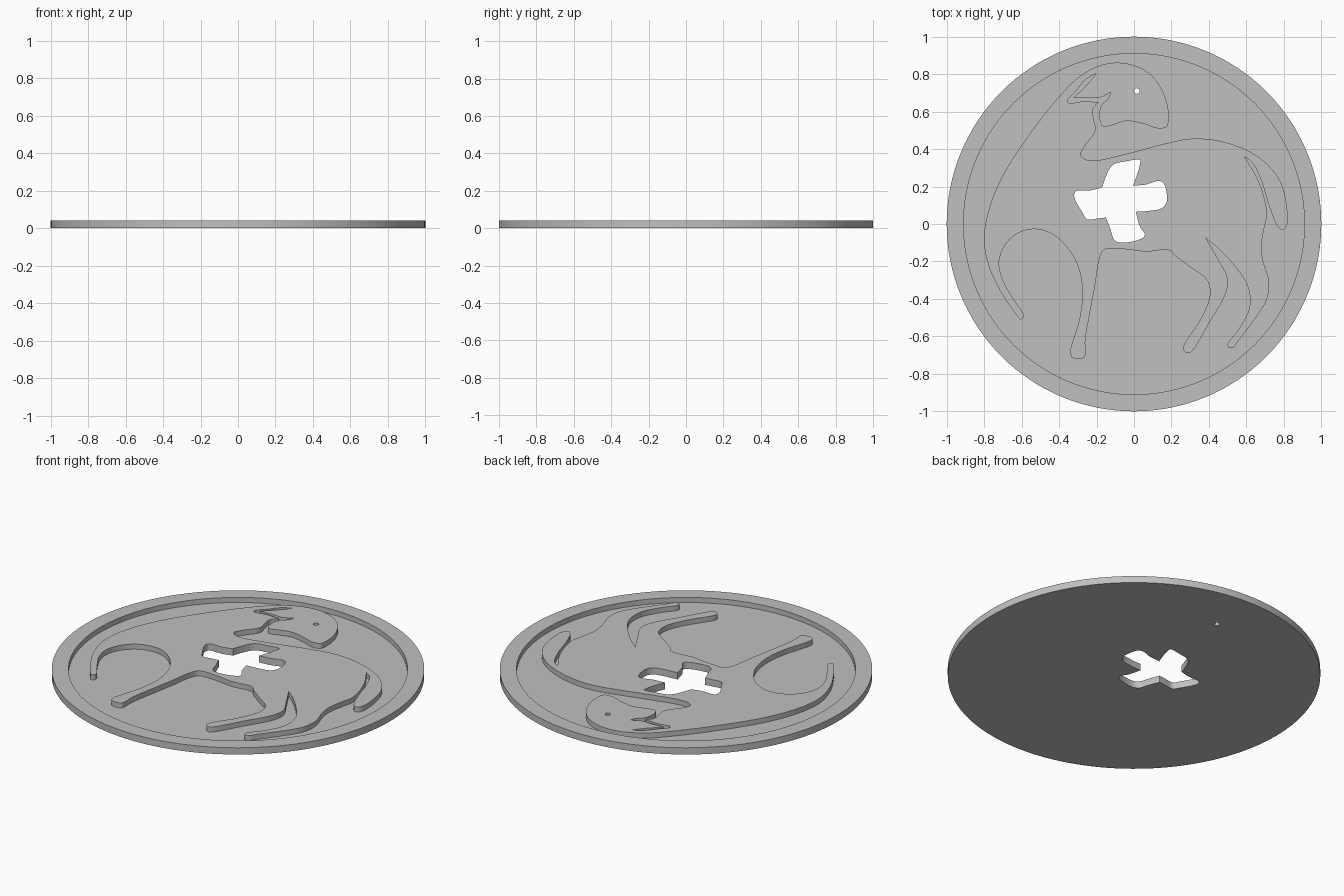
import bpy
import bmesh
import math
from mathutils import Vector

cube = bpy.data.objects.get("Cube")
if cube:
    bpy.data.objects.remove(cube, do_unlink=True)

# Heights of the pocket floor and of the rim and relief
FLOOR, TOP = 0.01, 0.04


def circle(radius, sides, centre=(0, 0)):
    """Points of a regular polygon."""
    step = math.tau / sides
    return [Vector((centre[0] + radius * math.cos(i * step),
                    centre[1] + radius * math.sin(i * step))) for i in range(sides)]


def smooth_run(points, steps=5):
    """Centripetal spline through the points, without its last point."""
    pts = [Vector(p) for p in points]
    pts = [2 * pts[0] - pts[1]] + pts + [2 * pts[-1] - pts[-2]]
    result = []
    for a, b, c, d in zip(pts, pts[1:], pts[2:], pts[3:]):
        ta = 0
        tb = ta + math.sqrt((b - a).length)
        tc = tb + math.sqrt((c - b).length)
        td = tc + math.sqrt((d - c).length)
        for i in range(steps):
            t = tb + (tc - tb) * i / steps
            ab = a.lerp(b, (t - ta) / (tb - ta))
            bc = b.lerp(c, (t - tb) / (tc - tb))
            cd = c.lerp(d, (t - tc) / (td - tc))
            abc = ab.lerp(bc, (t - ta) / (tc - ta))
            bcd = bc.lerp(cd, (t - tb) / (td - tb))
            result.append(abc.lerp(bcd, (t - tb) / (tc - tb)))
    return result


def outline(runs):
    """Closed outline from smooth runs that meet at sharp corners."""
    points = []
    for run, following in zip(runs, runs[1:] + runs[:1]):
        points += smooth_run(run + [following[0]])
    return points


# Lamb outline, each run starting at a sharp corner
ear_upper = [(-.2, .805), (-.25, .745)]
ear_lower = [(-.325, .672), (-.24, .675), (-.18, .675)]
head = [(-.125, .705), (-.135, .675), (-.175, .63), (-.185, .57), (-.165, .52),
        (-.11, .53), (-.04, .55), (.05, .535), (.13, .51), (.175, .52), (.185, .57),
        (.175, .65), (.13, .75), (.06, .82), (-.03, .855), (-.12, .86)]
chest = [(-.21, .835), (-.3, .78), (-.4, .68), (-.55, .49), (-.7, .26),
         (-.78, .06), (-.8, -.1), (-.77, -.24), (-.7, -.38)]
raised_leg = [(-.62, -.495), (-.605, -.51), (-.59, -.5), (-.59, -.48), (-.63, -.42),
              (-.7, -.3), (-.72, -.2), (-.68, -.1), (-.6, -.04), (-.5, -.03)]
front_leg = [(-.4, -.08), (-.31, -.2), (-.275, -.35), (-.29, -.5), (-.34, -.69),
             (-.325, -.715), (-.27, -.715), (-.26, -.7), (-.26, -.62),
             (-.24, -.5), (-.21, -.34), (-.18, -.17), (-.155, -.135)]
belly = [(0, -.14), (.06, -.148), (.19, -.14)]
near_hind_leg = [(.22, -.17), (.3, -.23), (.39, -.3), (.405, -.38), (.36, -.5),
                 (.265, -.65), (.265, -.675), (.29, -.69), (.31, -.68),
                 (.4, -.53), (.49, -.37), (.5, -.29), (.45, -.19)]
far_hind_leg = [(.385, -.075), (.46, -.14), (.55, -.24), (.61, -.34), (.615, -.45),
                (.56, -.56), (.5, -.64), (.505, -.66), (.53, -.66), (.56, -.62),
                (.65, -.5), (.71, -.4), (.72, -.3), (.69, -.2), (.68, -.12),
                (.7, 0), (.71, .04), (.7, .12), (.66, .24)]
tail = [(.59, .36), (.63, .33), (.68, .23), (.72, .1), (.765, -.01), (.79, -.03),
        (.815, -.01), (.815, .1), (.78, .23), (.7, .33), (.6, .395)]
back = [(.45, .445), (.3, .455), (.15, .425), (-.02, .38), (-.2, .34), (-.26, .345),
        (-.285, .37), (-.26, .42), (-.205, .5), (-.215, .56), (-.22, .61)]
ear_groove = [(-.19, .65), (-.27, .655), (-.345, .645), (-.355, .658),
              (-.31, .71), (-.26, .77)]

loops = {
    "outer": circle(1, 128),
    "inner": circle(.91, 128),
    "eye": circle(.015, 16, (.015, .71)),
    "lamb": outline([
        ear_upper, ear_lower,
        head + chest + raised_leg + front_leg + belly + near_hind_leg,
        far_hind_leg, tail + back, ear_groove]),
    # Cross opening with its four flared arms
    "cross": outline([
        [(.035, .34), (.025, .29)],
        [(-.005, .205), (.06, .21), (.135, .23), (.16, .215), (.175, .12),
         (.15, .085), (.08, .07)],
        [(.01, .065), (.03, -.01), (.058, -.055), (.045, -.075), (-.065, -.1),
         (-.105, -.085), (-.125, -.03)],
        [(-.15, .035), (-.19, .03), (-.25, .025), (-.275, .06), (-.32, .15),
         (-.31, .175), (-.23, .18)],
        [(-.17, .195), (-.155, .24), (-.13, .295), (-.105, .32), (-.03, .337),
         (.025, .345)]]),
}

bm = bmesh.new()
rings = {}


def ring(name, z):
    """Shared ring of vertices and edges for a loop at one height."""
    if (name, z) not in rings:
        verts = [bm.verts.new((p.x, p.y, z)) for p in loops[name]]
        edges = [bm.edges.new(pair) for pair in zip(verts, verts[1:] + verts[:1])]
        rings[name, z] = verts, edges
    return rings[name, z]


def cap(names, z):
    """Flat face bounded by the first loop, with the others as holes."""
    edges = [edge for name in names for edge in ring(name, z)[1]]
    bmesh.ops.triangle_fill(bm, edges=edges, use_beauty=True, normal=(0, 0, 1))


def wall(name, low, high):
    """Upright band joining a loop at two heights."""
    a, b = ring(name, low)[0], ring(name, high)[0]
    for i in range(len(a)):
        bm.faces.new((a[i - 1], a[i], b[i], b[i - 1]))


# Underside, pocket floor, rim and relief
cap(["outer", "cross", "eye"], 0)
cap(["inner", "lamb"], FLOOR)
cap(["outer", "inner"], TOP)
cap(["lamb", "cross", "eye"], TOP)

# Upright sides, with the cross and eye cut right through
for name in ("outer", "cross", "eye"):
    wall(name, 0, TOP)
for name in ("inner", "lamb"):
    wall(name, FLOOR, TOP)
bmesh.ops.recalc_face_normals(bm, faces=bm.faces)

mesh = bpy.data.meshes.new("lamb_medallion")
bm.to_mesh(mesh)
bm.free()
medallion = bpy.data.objects.new("lamb_medallion", mesh)
bpy.context.collection.objects.link(medallion)

# Plain grey finish
grey = bpy.data.materials.new("plain_grey")
grey.use_nodes = True
colour = (.53, .53, .53, 1)
grey.diffuse_color = colour
grey.node_tree.nodes["Principled BSDF"].inputs["Base Color"].default_value = colour
mesh.materials.append(grey)

bpy.ops.object.select_all(action="DESELECT")
medallion.select_set(True)
bpy.context.view_layer.objects.active = medallion
bpy.ops.object.shade_smooth_by_angle(angle=math.radians(30))
